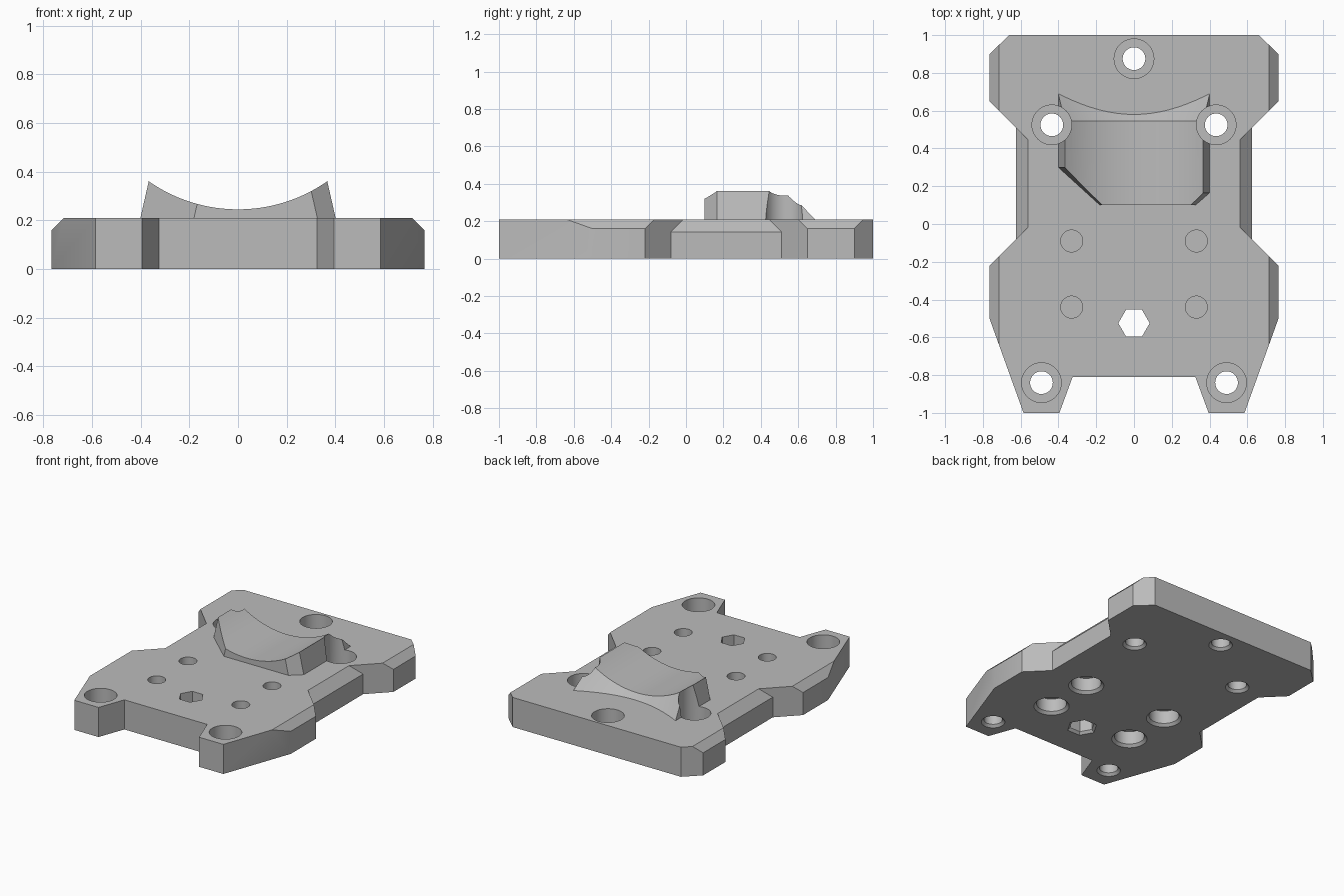
import bpy, bmesh, math
from mathutils import Matrix

cube = bpy.data.objects.get("Cube")
if cube:
    bpy.data.objects.remove(cube)

grey = bpy.data.materials.new("light_grey")
grey.use_nodes = True
colour = (0.5, 0.5, 0.5, 1)
grey.diffuse_color = colour
grey.node_tree.nodes["Principled BSDF"].inputs["Base Color"].default_value = colour

TOP = 0.21


def finish(name, bm):
    bmesh.ops.recalc_face_normals(bm, faces=bm.faces)
    mesh = bpy.data.meshes.new(name)
    bm.to_mesh(mesh)
    bm.free()
    mesh.materials.append(grey)
    obj = bpy.data.objects.new(name, mesh)
    bpy.context.collection.objects.link(obj)
    return obj


def loft(name, rings, matrix=Matrix()):
    """Closed solid through a list of matching point rings."""
    bm = bmesh.new()
    loops = [[bm.verts.new(matrix @ Matrix.Translation(p).translation) for p in r] for r in rings]
    n = len(loops[0])
    for a, b in zip(loops, loops[1:]):
        for i in range(n):
            j = (i + 1) % n
            bm.faces.new((a[i], a[j], b[j], b[i]))
    bm.faces.new(loops[0])
    bm.faces.new(loops[-1])
    return finish(name, bm)


def prism(name, outline, z0, z1):
    return loft(name, [[(x, y, z) for x, y in outline] for z in (z0, z1)])


def side_bar(name, section, y0, y1):
    return loft(name, [[(x, y, z) for x, z in section] for y in (y0, y1)])


def turned(name, x, y, levels, n=48, matrix=Matrix()):
    """Solid of revolution from (height, radius) levels."""
    rings = [[(x + r * math.cos(math.tau * i / n), y + r * math.sin(math.tau * i / n), z)
              for i in range(n)] for z, r in levels]
    return loft(name, rings, matrix)


def combine(obj, tool, operation):
    mod = obj.modifiers.new("boolean", "BOOLEAN")
    mod.operation, mod.solver, mod.object = operation, "EXACT", tool
    graph = bpy.context.evaluated_depsgraph_get()
    mesh = bpy.data.meshes.new_from_object(obj.evaluated_get(graph))
    obj.modifiers.clear()
    obj.data = mesh
    bpy.data.objects.remove(tool)


# Plate outline, mirrored
half = [(0.66, 1), (0.765, 0.9), (0.765, 0.65), (0.56, 0.445), (0.56, -0.015),
        (0.765, -0.22), (0.765, -0.5), (0.585, -1), (0.395, -1), (0.325, -0.81)]
outline = half + [(-x, y) for x, y in reversed(half)]
plate = prism("mounting_plate", outline, 0, TOP)

# Chamfered waist bars and chamfered wing edges
for s in (1, -1):
    waist = [(0.5, 0), (0.625, 0), (0.625, 0.143), (0.56, TOP), (0.5, TOP)]
    combine(plate, side_bar("waist", [(s * x, z) for x, z in waist], -0.082, 0.512), "UNION")
    bevel = [(0.615, 0.31), (0.815, 0.11), (0.9, 0.31)]
    combine(plate, side_bar("wing_bevel", [(s * x, z) for x, z in bevel], -1.1, 1.1), "DIFFERENCE")

# Cradle block with leaning sides, hollowed by a flared cylinder
base = [(-0.435, 0.8), (-0.435, 0.3), (-0.215, 0.1), (0.36, 0.1), (0.435, 0.165), (0.435, 0.8)]
lean = 0.345
cradle = loft("cradle", [[(x - math.copysign(lean * (z - TOP), x), y, z) for x, y in base]
                         for z in (0.15, 0.5)])
along_y = Matrix.Translation((0, 0, 0.885)) @ Matrix.Rotation(-math.pi / 2, 4, "X")
hollow = turned("hollow", 0, 0, [(-0.1, 0.64), (0.545, 0.64), (1.045, 1.14)], 128, along_y)
combine(cradle, hollow, "DIFFERENCE")
combine(plate, cradle, "UNION")

# Counterbored screw holes with a bottom chamfer
for x, y in [(0, 0.875), (0.435, 0.525), (-0.435, 0.525), (0.49, -0.84), (-0.49, -0.84)]:
    levels = [(-0.01, 0.087), (0.017, 0.06), (0.08, 0.06), (0.08, 0.105), (0.6, 0.105)]
    combine(plate, turned("screw_hole", x, y, levels), "DIFFERENCE")

# Blind pockets: wide from below, narrow from above
for x in (-0.33, 0.33):
    for y in (-0.09, -0.44):
        below = [(-0.01, 0.125), (0.018, 0.097), (0.11, 0.097)]
        above = [(0.125, 0.058), (0.3, 0.058)]
        combine(plate, turned("lower_pocket", x, y, below), "DIFFERENCE")
        combine(plate, turned("upper_pocket", x, y, above), "DIFFERENCE")

# Hexagonal through hole
hexagon = [(-0.01, 0.11), (0.017, 0.083), (0.3, 0.083)]
combine(plate, turned("hex_hole", 0, -0.525, hexagon, 6), "DIFFERENCE")

bpy.ops.object.select_all(action="DESELECT")
plate.select_set(True)
bpy.context.view_layer.objects.active = plate
bpy.ops.object.shade_smooth_by_angle(angle=math.radians(25))
